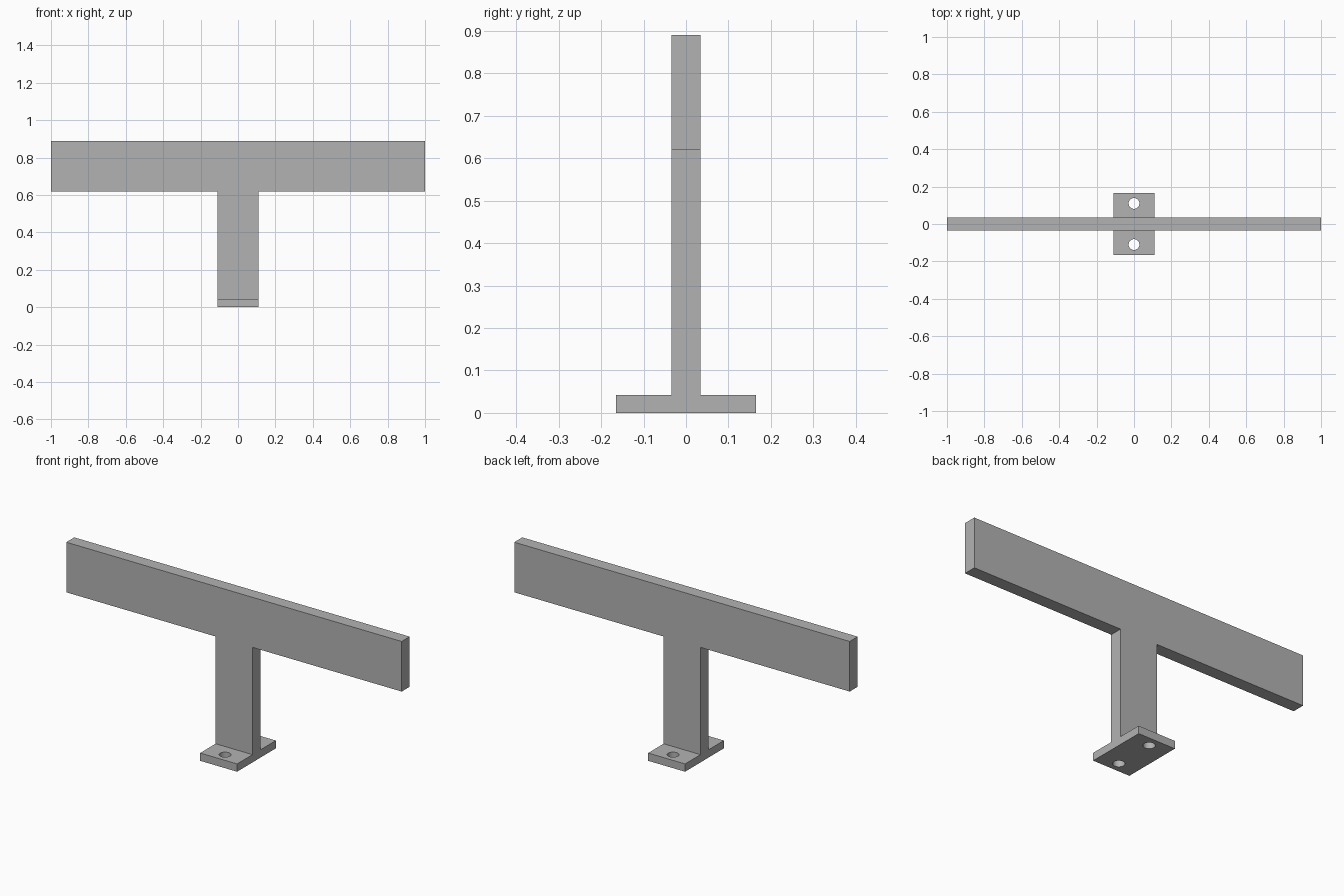
import bpy
import bmesh
from mathutils import Matrix, Vector

if "Cube" in bpy.data.objects:
    bpy.data.objects.remove(bpy.data.objects["Cube"], do_unlink=True)

GREY = (0.45, 0.45, 0.45, 1)
THICK = 0.034                 # half thickness of the upright and crossbar
HALF_W = 0.11                 # half width of the upright and foot
FOOT_D, FOOT_H = 0.165, 0.042
BAR_Z, TOP = 0.62, 0.89

metal = bpy.data.materials.new("plain grey")
metal.use_nodes = True
metal.diffuse_color = GREY
metal.node_tree.nodes["Principled BSDF"].inputs["Base Color"].default_value = GREY


def add_object(name, bm):
    bmesh.ops.recalc_face_normals(bm, faces=bm.faces)
    mesh = bpy.data.meshes.new(name)
    bm.to_mesh(mesh)
    bm.free()
    mesh.materials.append(metal)
    obj = bpy.data.objects.new(name, mesh)
    bpy.context.collection.objects.link(obj)
    return obj


def extrude_profile(name, points, direction):
    """Centred solid made by sweeping a flat outline along a direction."""
    bm = bmesh.new()
    step = Vector(direction)
    face = bm.faces.new([bm.verts.new(Vector(p) - step) for p in points])
    new = bmesh.ops.extrude_face_region(bm, geom=[face])["geom"]
    verts = [v for v in new if isinstance(v, bmesh.types.BMVert)]
    bmesh.ops.translate(bm, verts=verts, vec=step * 2)
    return add_object(name, bm)


def combine(target, other, operation):
    mod = target.modifiers.new(operation.lower(), "BOOLEAN")
    mod.object, mod.operation, mod.solver = other, operation, "EXACT"
    bpy.context.view_layer.objects.active = target
    bpy.ops.object.modifier_apply(modifier=mod.name)
    bpy.data.objects.remove(other, do_unlink=True)


# T-shaped upright and crossbar, one flat plate
half_t = [(HALF_W, 0), (HALF_W, BAR_Z), (1, BAR_Z), (1, TOP)]
outline = half_t + [(-x, z) for x, z in reversed(half_t)]
stand = extrude_profile("t_bracket", [(x, 0, z) for x, z in outline], (0, THICK, 0))

# Mounting foot
foot = [(0, -FOOT_D, 0), (0, FOOT_D, 0), (0, FOOT_D, FOOT_H), (0, -FOOT_D, FOOT_H)]
combine(stand, extrude_profile("foot", foot, (HALF_W, 0, 0)), "UNION")

# Screw holes through the foot
for side in (-1, 1):
    bm = bmesh.new()
    bmesh.ops.create_cone(bm, cap_ends=True, segments=32, radius1=0.029, radius2=0.029,
                          depth=0.2, matrix=Matrix.Translation((0, side * 0.11, 0)))
    cutter = add_object("hole_cutter", bm)
    cutter.hide_render = True
    combine(stand, cutter, "DIFFERENCE")

# Round hole walls, crisp plate edges
stand.select_set(True)
bpy.context.view_layer.objects.active = stand
bpy.ops.object.shade_smooth_by_angle()
